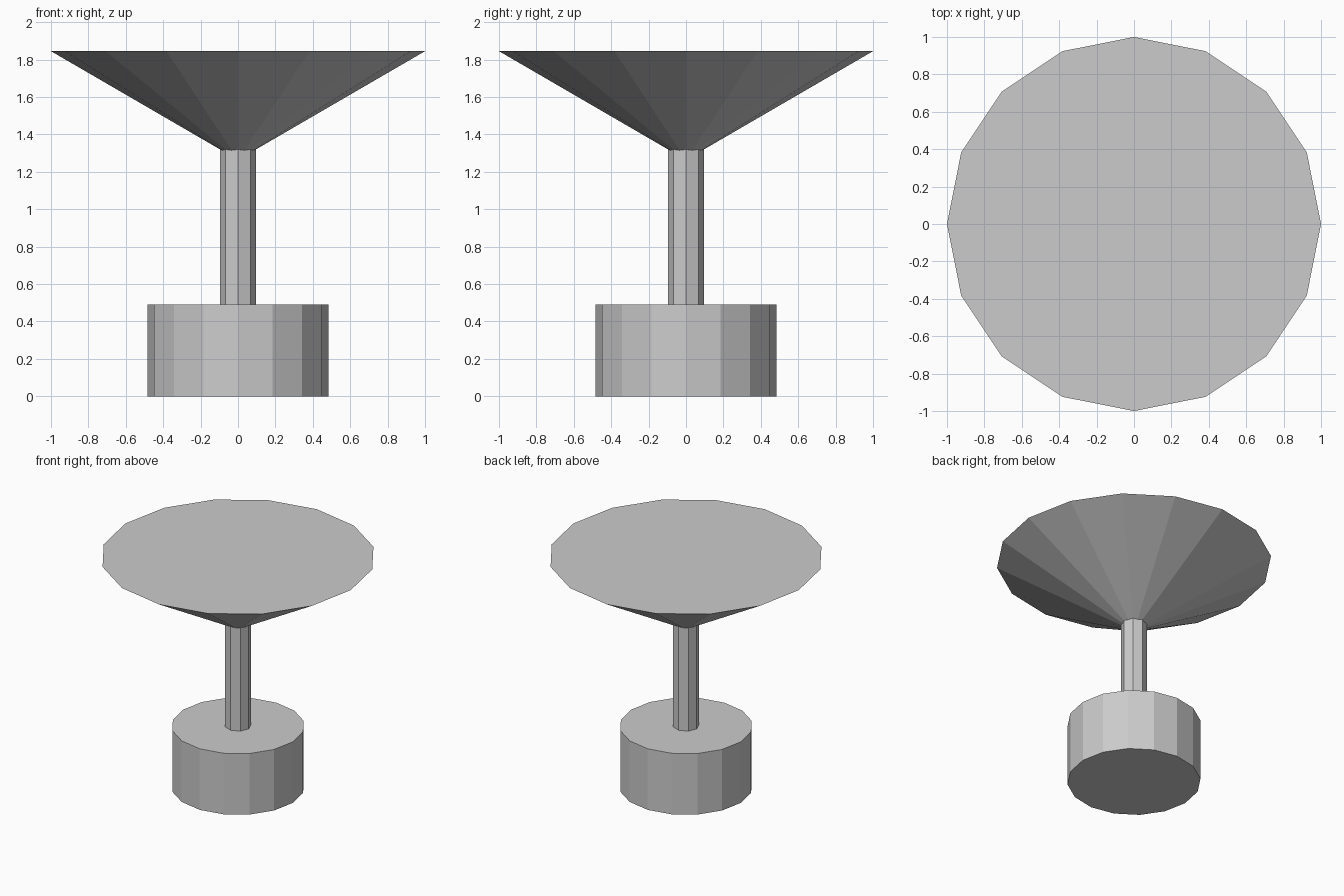
import bpy
import math

default_cube = bpy.data.objects.get("Cube")
if default_cube:
    bpy.data.objects.remove(default_cube, do_unlink=True)

# One plain grey for the whole model
grey = bpy.data.materials.new("light_grey")
grey.use_nodes = True
colour = (0.6, 0.6, 0.6, 1)
grey.diffuse_color = colour
grey.node_tree.nodes["Principled BSDF"].inputs["Base Color"].default_value = colour


def faceted_part(name, sides, bottom_radius, top_radius, z_low, z_high):
    """Flat-shaded cylinder or cone standing between two heights."""
    bpy.ops.mesh.primitive_cone_add(
        vertices=sides, radius1=bottom_radius, radius2=top_radius,
        depth=z_high - z_low, location=(0, 0, (z_low + z_high) / 2))
    part = bpy.context.object
    part.name = name
    part.data.materials.append(grey)
    return part


# Heavy drum base
faceted_part("base", 16, 0.485, 0.485, 0, 0.49)

# Slim octagonal post, running just into the cone
faceted_part("post", 8, 0.095, 0.095, 0.49, 1.32)

# Inverted cone with a closed flat top, its tip sunk in the post
faceted_part("cone_top", 16, 0, 1, 1.264, 1.845)
